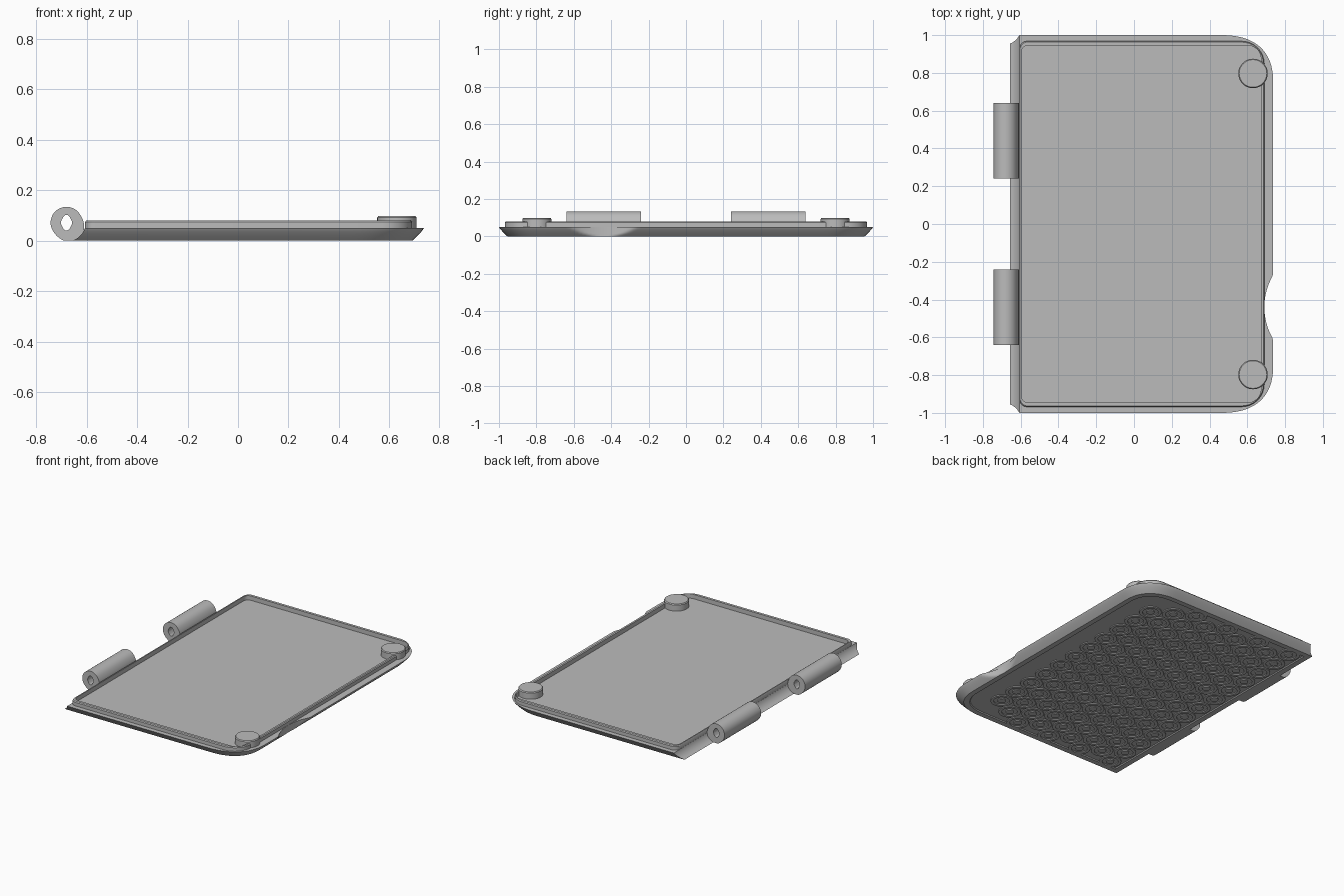
import bpy
import bmesh
from math import sin, cos, pi, sqrt, radians, copysign

cube = bpy.data.objects.get("Cube")
if cube:
    bpy.data.objects.remove(cube, do_unlink=True)

grey = bpy.data.materials.new("plain grey")
grey.use_nodes = True
colour = (0.5, 0.5, 0.5, 1)
grey.diffuse_color = colour
grey.node_tree.nodes["Principled BSDF"].inputs["Base Color"].default_value = colour

# Hinge axis and the clearance cut into the plate edge around it
AXIS_X, AXIS_Z, CLEARANCE = -0.68, 0.073, 0.0765
LEDGE = 0.05


def finish(name, bm, angle=30):
    bmesh.ops.recalc_face_normals(bm, faces=bm.faces)
    mesh = bpy.data.meshes.new(name)
    bm.to_mesh(mesh)
    bm.free()
    mesh.materials.append(grey)
    obj = bpy.data.objects.new(name, mesh)
    bpy.context.collection.objects.link(obj)
    bpy.ops.object.select_all(action="DESELECT")
    obj.select_set(True)
    bpy.context.view_layer.objects.active = obj
    bpy.ops.object.shade_smooth_by_angle(angle=radians(angle))
    return obj


def loft(bm, rings, closed=False):
    """Skin equal-length loops; cap the ends, or join last to first."""
    loops = [[bm.verts.new(p) for p in ring] for ring in rings]
    pairs = list(zip(loops, loops[1:]))
    if closed:
        pairs.append((loops[-1], loops[0]))
    else:
        bm.faces.new(loops[0])
        bm.faces.new(loops[-1])
    for a, b in pairs:
        n = len(a)
        for i in range(n):
            j = (i + 1) % n
            bm.faces.new((a[i], a[j], b[j], b[i]))


def circle(x, y, z, r, n=48):
    return [(x + r * cos(2 * pi * i / n), y + r * sin(2 * pi * i / n), z) for i in range(n)]


# Plate outline: square hinge side, soft outer corners, finger notch
def plate_outline(z, inset, left):
    def corner(t):
        x = 0.45 + (0.287 - inset) * abs(cos(t)) ** 0.8
        y = 0.74 + (0.26 - inset) * abs(sin(t)) ** 0.8
        return x, y
    arc = [corner(pi / 2 * i / 20) for i in range(21)]
    edge = 0.737 - inset
    pts = [(left, inset - 1)]
    pts += [(x, -y) for x, y in reversed(arc)]
    for i in range(21):
        y = -0.64 + 0.02 * i
        notch = 0.69 + 0.33 - sqrt(0.33 ** 2 - (y + 0.44) ** 2)
        pts.append((min(edge, notch), y))
    pts += arc
    pts.append((left, 1 - inset))
    return [(x, y, z) for x, y in pts]


def groove(z):
    return AXIS_X + sqrt(CLEARANCE ** 2 - (z - AXIS_Z) ** 2)


bm = bmesh.new()
rings = [plate_outline(0.006, 0.085, -0.615), plate_outline(0, 0.08, -0.62)]
for i in range(9):
    f = i / 8
    z = LEDGE * f
    rings.append(plate_outline(z, 0.045 * (1 - f) ** 1.2, groove(z)))
loft(bm, rings)
finish("lid_plate", bm)


# Raised sealing rim
def rounded_rect(z, x0, x1, y, r_left, r_right):
    pts = []
    corners = ((x1, y, r_right), (x0, y, r_left), (x0, -y, r_left), (x1, -y, r_right))
    for k, (cx, cy, r) in enumerate(corners):
        for i in range(9):
            t = pi / 2 * (k + i / 8)
            pts.append((cx - copysign(r, cx) + r * cos(t),
                        cy - copysign(r, cy) + r * sin(t), z))
    return pts


bm = bmesh.new()
base = LEDGE - 0.004
loft(bm, [
    rounded_rect(base, -0.606, 0.69, 0.968, 0.04, 0.12),
    rounded_rect(0.074, -0.606, 0.69, 0.968, 0.04, 0.12),
    rounded_rect(0.08, -0.603, 0.685, 0.963, 0.04, 0.115),
    rounded_rect(0.08, -0.596, 0.672, 0.945, 0.035, 0.07),
    rounded_rect(base, -0.596, 0.672, 0.945, 0.035, 0.07),
], closed=True)
finish("sealing_rim", bm)

# Round closing pads at the two outer corners
for side, s in (("left", 1), ("right", -1)):
    bm = bmesh.new()
    profile = ((0.078, base), (0.078, 0.092), (0.073, 0.098))
    loft(bm, [circle(0.63, 0.797 * s, z, r) for r, z in profile])
    finish("closing_pad_" + side, bm)


# Hinge barrels: round with a web down to the plate, pointed pin hole
def barrel_ring(y, hole):
    pts = []
    for i in range(48):
        t = 2 * pi * i / 48
        if hole:
            r = 0.022 + 0.009 * abs(sin(t)) ** 6
        else:
            r = 0.063 + 0.016 * max(0, cos(t + radians(55))) ** 2
        pts.append((AXIS_X + r * cos(t), y, max(0, 0.071 + r * sin(t))))
    return pts


for name, y0 in (("hinge_barrel_back", 0.24), ("hinge_barrel_front", -0.64)):
    bm = bmesh.new()
    y1 = y0 + 0.4
    loft(bm, [barrel_ring(y0, False), barrel_ring(y1, False),
              barrel_ring(y1, True), barrel_ring(y0, True)], closed=True)
    finish(name, bm)

# Shallow staggered ring relief on the underside
bm = bmesh.new()
PITCH = 0.145
for row in range(9):
    x = -0.535 + row * PITCH * 0.87
    shift = PITCH / 2 * (row % 2)
    for col in range(13 - row % 2):
        y = -6 * PITCH + col * PITCH + shift
        if x > 0.42 and abs(y) > 0.8:
            continue
        loft(bm, [circle(x, y, 0, 0.07, 18), circle(x, y, 0.008, 0.07, 18),
                  circle(x, y, 0.008, 0.05, 18), circle(x, y, 0, 0.05, 18)], closed=True)
        loft(bm, [circle(x, y, 0, 0.026, 12), circle(x, y, 0.008, 0.026, 12)])
finish("underside_relief", bm)
